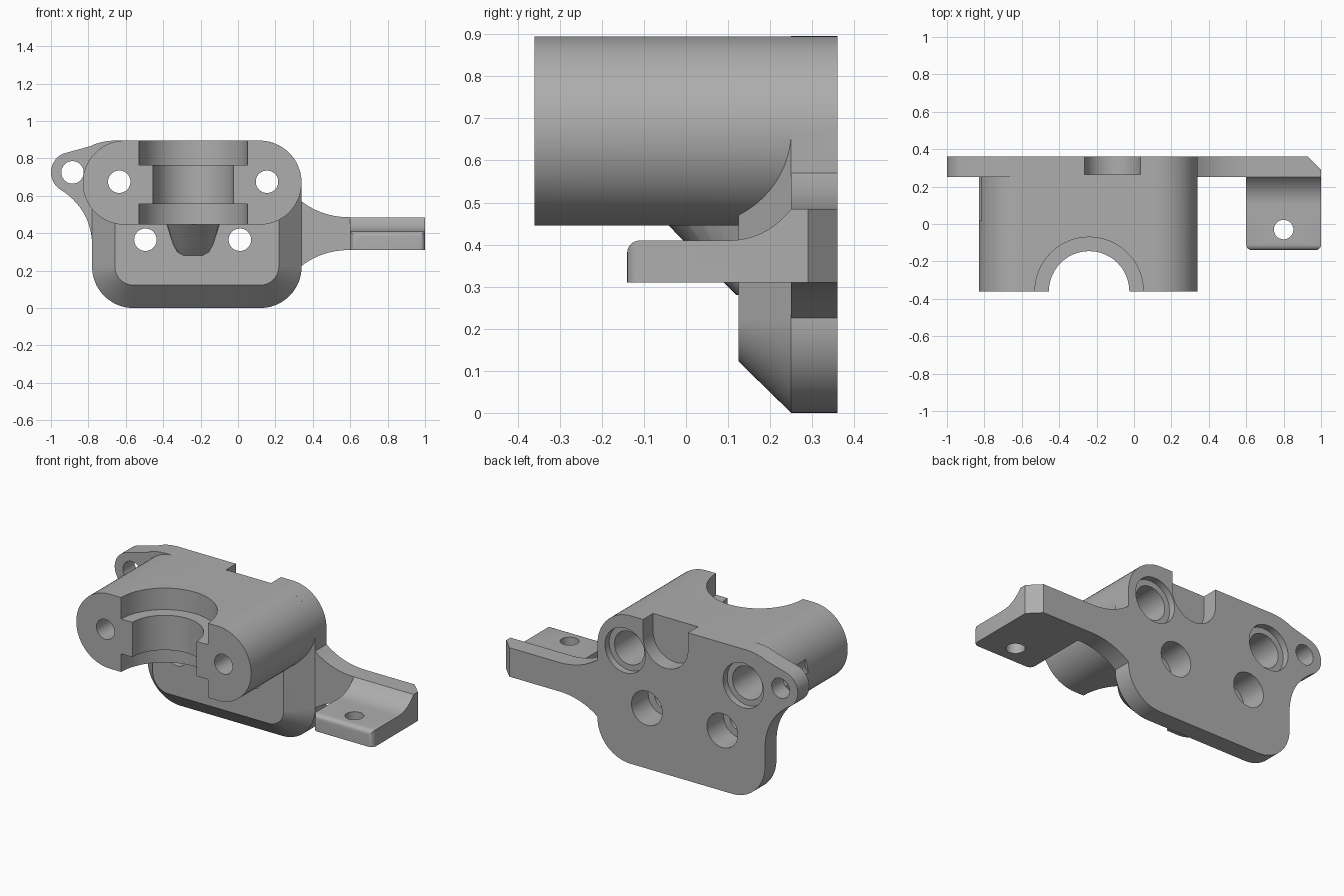
import bpy, bmesh
from math import sin, cos, radians

if "Cube" in bpy.data.objects:
    bpy.data.objects.remove(bpy.data.objects["Cube"])

grey = bpy.data.materials.new("grey")
grey.use_nodes = True
GREY = (0.42, 0.42, 0.42, 1)
grey.diffuse_color = GREY
grey.node_tree.nodes["Principled BSDF"].inputs["Base Color"].default_value = GREY

PLACE = {"x": lambda a, b, d: (d, a, b),
         "y": lambda a, b, d: (a, d, b),
         "z": lambda a, b, d: (a, b, d)}


def arc(cx, cy, r, start, end, n=20):
    angles = [radians(start + (end - start) * i / n) for i in range(n + 1)]
    return [(cx + r * cos(t), cy + r * sin(t)) for t in angles]


def curve(p, q, s, n=12):
    """Quadratic curve from p to s pulled towards q."""
    ts = [i / n for i in range(n + 1)]
    return [tuple((1-t)**2 * p[k] + 2*t*(1-t) * q[k] + t*t * s[k] for k in (0, 1)) for t in ts]


def loft(name, axis, *sections):
    """Closed solid through (depth, outline) sections along an axis."""
    bm = bmesh.new()
    rings = [[bm.verts.new(PLACE[axis](a, b, d)) for a, b in pts] for d, pts in sections]
    for r0, r1 in zip(rings, rings[1:]):
        for i in range(len(r0)):
            j = (i + 1) % len(r0)
            bm.faces.new((r0[i], r0[j], r1[j], r1[i]))
    bm.faces.new(rings[0])
    bm.faces.new(rings[-1])
    return finish(name, bm)


def finish(name, bm):
    bmesh.ops.remove_doubles(bm, verts=bm.verts, dist=0.0001)
    bmesh.ops.recalc_face_normals(bm, faces=bm.faces)
    mesh = bpy.data.meshes.new(name)
    bm.to_mesh(mesh)
    bm.free()
    mesh.materials.append(grey)
    ob = bpy.data.objects.new(name, mesh)
    bpy.context.collection.objects.link(ob)
    return ob


def prism(name, axis, d0, d1, pts):
    return loft(name, axis, (d0, pts), (d1, pts))


def cylinder(name, axis, a, b, r, d0, d1):
    return prism(name, axis, d0, d1, arc(a, b, r, 0, 360, 48)[:-1])


def combine(target, others, operation):
    for other in others:
        mod = target.modifiers.new(operation, "BOOLEAN")
        mod.object, mod.operation, mod.solver = other, operation, "EXACT"
        bpy.context.view_layer.objects.active = target
        bpy.ops.object.modifier_apply(modifier=mod.name)
        bpy.data.objects.remove(other)


# Back plate with side arm and ear
outline = (arc(-0.56, 0.22, 0.22, 180, 270) + arc(0.12, 0.22, 0.22, 270, 360)
           + curve((0.34, 0.225), (0.45, 0.31), (0.6, 0.31))
           + [(1, 0.31), (1, 0.485)]
           + curve((0.6, 0.485), (0.45, 0.485), (0.34, 0.57))
           + arc(0.115, 0.67, 0.225, 0, 90)
           + curve((-0.62, 0.895), (-0.72, 0.9), (-0.79, 0.865), 6)
           + arc(-0.89, 0.725, 0.11, 115, 230)
           + curve((-0.96, 0.64), (-0.78, 0.53), (-0.78, 0.33)))
body = prism("mount_body", "y", 0.25, 0.36, outline)

# Main rounded block
block = prism("block", "y", -0.36, 0.36,
              arc(0.115, 0.67, 0.225, -90, 90, 32) + arc(-0.605, 0.67, 0.225, 90, 270, 32))


# Lower boss with sloped border
def boss_outline(inset, r):
    x0, x1, z0 = -0.78 + inset, 0.34 - inset, inset
    return (arc(x0 + r, z0 + r, r, 180, 270) + arc(x1 - r, z0 + r, r, 270, 360)
            + [(x1, 0.66), (x0, 0.66)])


boss = loft("boss", "y", (0.125, boss_outline(0.122, 0.1)),
            (0.25, boss_outline(0, 0.22)), (0.3, boss_outline(0, 0.22)))


# Tapered rib below the block
def rib_outline(half, front):
    return [(-0.24 + half, 0.2)] + [(-0.24 + half * cos(t), 0.125 - (0.125 - front) * sin(t))
            for t in (radians(15 * i) for i in range(13))] + [(-0.24 - half, 0.2)]


rib = loft("rib", "z", (0.28, rib_outline(0.05, 0.12)), (0.3, rib_outline(0.085, 0.1)),
           (0.34, rib_outline(0.107, 0.06)), (0.46, rib_outline(0.145, -0.055)))

# Flange on the arm, with rounded front edges and a fillet
flange = prism("flange", "z", 0.31, 0.41, [(0.6, -0.14), (1, -0.14), (1, 0.3), (0.6, 0.3)])
bm = bmesh.new()
bm.from_mesh(flange.data)
edges = [e for e in bm.edges if all(v.co.y < 0 for v in e.verts)
         and any(v.co.z > 0.4 for v in e.verts)]
bmesh.ops.bevel(bm, geom=edges, offset=0.03, segments=5, profile=0.5, affect="EDGES")
bm.to_mesh(flange.data)
bm.free()
fillet = prism("fillet", "x", 0.6, 1,
               curve((0.1, 0.41), (0.19, 0.41), (0.25, 0.485))
               + [(0.3, 0.485), (0.3, 0.36), (0.1, 0.36)])

# Clearance beside the ear is cut from the block before joining
combine(block, [cylinder("ear_clearance", "y", -0.885, 0.725, 0.075, 0.02, 0.25)], "DIFFERENCE")
combine(body, [block, boss, rib, flange, fillet], "UNION")

# Vertical stepped groove in the front
cutters = [cylinder("groove_top", "z", -0.24, -0.36, 0.29, 0.765, 1),
           cylinder("groove_bottom", "z", -0.24, -0.36, 0.29, 0.4, 0.555),
           cylinder("groove_middle", "z", -0.24, -0.36, 0.215, 0.5, 0.8)]
# Counterbored holes
for x in (-0.635, 0.155):
    cutters += [cylinder("screw_hole", "y", x, 0.675, 0.06, -0.5, 0.5),
                cylinder("screw_bore", "y", x, 0.675, 0.1, 0.1, 0.5),
                cylinder("screw_recess", "y", x, 0.675, 0.135, 0.32, 0.5)]
for x in (-0.495, 0.01):
    cutters += [cylinder("lower_hole", "y", x, 0.365, 0.06, 0, 0.5),
                cylinder("lower_bore", "y", x, 0.365, 0.103, 0.2, 0.5)]
cutters += [cylinder("ear_hole", "y", -0.885, 0.725, 0.06, 0.2, 0.5),
            cylinder("flange_hole", "z", 0.8, -0.03, 0.052, 0.2, 0.5),
            # Open pocket at the back and clipped arm corner
            prism("back_pocket", "y", 0.265, 0.5,
                  arc(-0.115, 0.79, 0.15, 180, 360, 32) + [(0.035, 1), (-0.265, 1)]),
            prism("corner_clip", "z", 0.2, 0.6, [(0.93, 0.36), (1, 0.29), (1.1, 0.29), (1.1, 0.5), (0.93, 0.5)])]
combine(body, cutters, "DIFFERENCE")

for ob in bpy.context.selected_objects:
    ob.select_set(False)
body.select_set(True)
bpy.context.view_layer.objects.active = body
bpy.ops.object.shade_smooth_by_angle(angle=radians(30))
